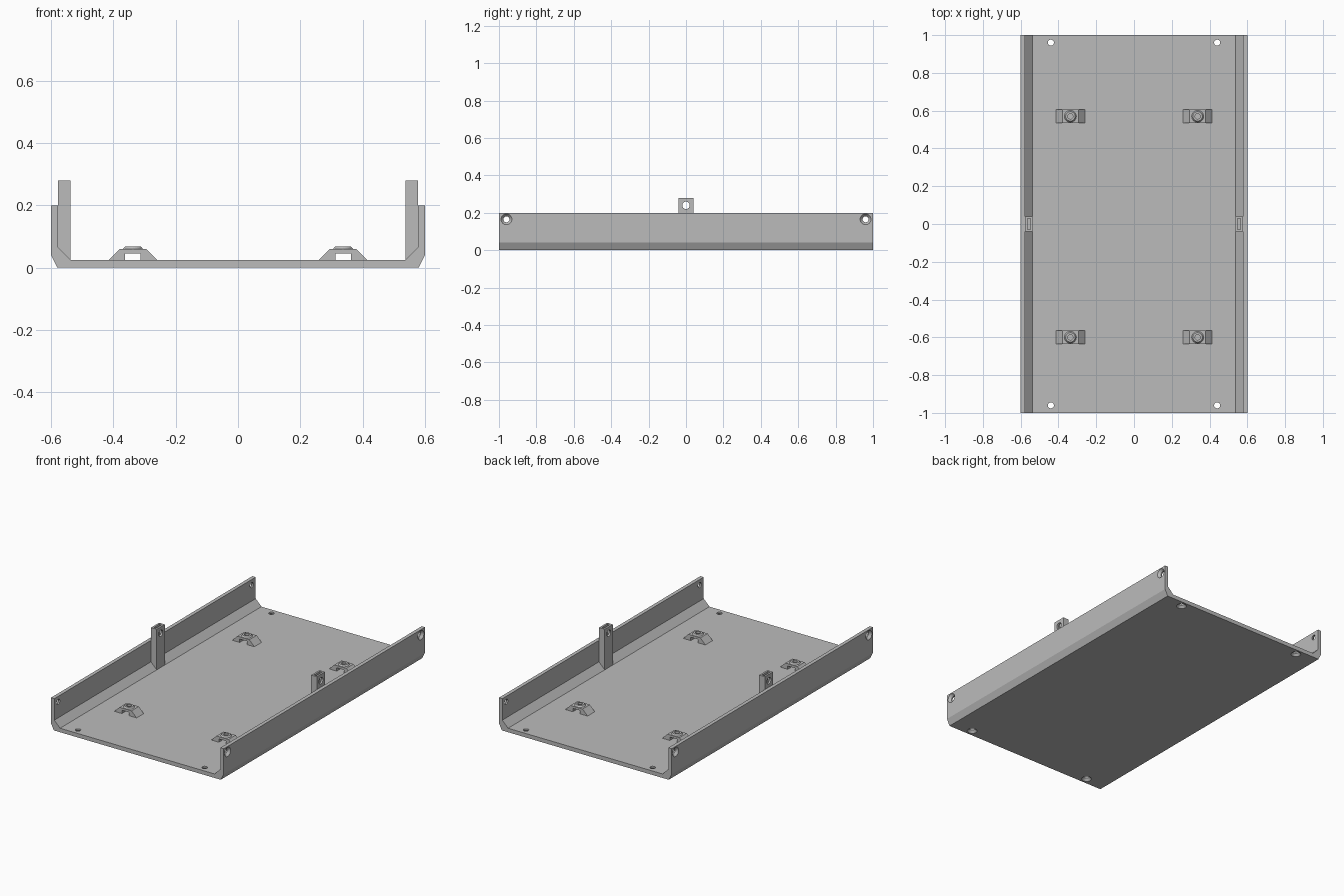
import bpy, bmesh, math
from mathutils import Matrix

if "Cube" in bpy.data.objects:
    bpy.data.objects.remove(bpy.data.objects["Cube"])

grey = bpy.data.materials.new("plain grey")
grey.diffuse_color = (0.50, 0.50, 0.50, 1)
grey.use_nodes = True
grey.node_tree.nodes["Principled BSDF"].inputs["Base Color"].default_value = grey.diffuse_color


def finish(bm, name):
    bmesh.ops.recalc_face_normals(bm, faces=bm.faces)
    me = bpy.data.meshes.new(name)
    bm.to_mesh(me)
    bm.free()
    ob = bpy.data.objects.new(name, me)
    bpy.context.collection.objects.link(ob)
    me.materials.append(grey)
    return ob


def extrude_y(name, profile, y0, y1):
    """Solid with an x-z profile running from y0 to y1."""
    bm = bmesh.new()
    face = bm.faces.new([bm.verts.new((x, y0, z)) for x, z in profile])
    out = bmesh.ops.extrude_face_region(bm, geom=[face])
    for v in out["geom"]:
        if isinstance(v, bmesh.types.BMVert):
            v.co.y = y1
    return finish(bm, name)


def cone(name, r1, r2, depth, loc, axis="Z", sign=1):
    """Cone frustum whose r2 end points along sign * axis."""
    rot = Matrix.Identity(4)
    if axis == "X":
        rot = Matrix.Rotation(sign * math.pi / 2, 4, "Y")
    bm = bmesh.new()
    bmesh.ops.create_cone(bm, cap_ends=True, segments=24, radius1=r1, radius2=r2,
                          depth=depth, matrix=Matrix.Translation(loc) @ rot)
    return finish(bm, name)


def box(name, size, loc):
    bm = bmesh.new()
    bmesh.ops.create_cube(bm, size=1, matrix=Matrix.Translation(loc) @ Matrix.Diagonal((*size, 1)))
    return finish(bm, name)


def boolean(ob, tool, op="DIFFERENCE"):
    mod = ob.modifiers.new("cut", "BOOLEAN")
    mod.object, mod.operation, mod.solver = tool, op, "EXACT"
    bpy.context.view_layer.objects.active = ob
    bpy.ops.object.modifier_apply(modifier=mod.name)
    bpy.data.objects.remove(tool)


# Folded tray: right half of the section, then mirrored
half = [(0.58, 0), (0.6, 0.04), (0.6, 0.2), (0.577, 0.2), (0.577, 0.065), (0.537, 0.025)]
section = half + [(-x, z) for x, z in reversed(half)]
tray = extrude_y("tray", section, -1, 1)

# Countersunk screw holes near the four corners of floor and walls
for sx in (-1, 1):
    for sy in (-1, 1):
        y = sy * 0.96
        boolean(tray, cone("cut", 0.016, 0.016, 0.2, (sx * 0.44, y, 0)))
        boolean(tray, cone("cut", 0.030, 0.016, 0.016, (sx * 0.44, y, 0.007)))
        boolean(tray, cone("cut", 0.016, 0.016, 0.2, (sx * 0.6, y, 0.165), "X"))
        boolean(tray, cone("cut", 0.016, 0.030, 0.016, (sx * 0.593, y, 0.165), "X", sx))

# Upright tabs with a cross hole and a nut slot open at the top
for sx, side in ((-1, "left"), (1, "right")):
    prof = [(sx * x, z) for x, z in
            ((0.537, 0.025), (0.577, 0.065), (0.577, 0.28), (0.537, 0.28))]
    tab = extrude_y(side + "_tab", prof, -0.04, 0.04)
    boolean(tab, cone("cut", 0.02, 0.02, 0.2, (sx * 0.557, 0, 0.24), "X"))
    boolean(tab, box("cut", (0.016, 0.056, 0.10), (sx * 0.557, 0, 0.26)))

# Trapezoid bridges with a square tunnel and a raised hollow boss
bridge = [(-0.077, 0.025), (-0.042, 0.06), (0.042, 0.06), (0.077, 0.025),
          (0.025, 0.025), (0.025, 0.046), (-0.025, 0.046), (-0.025, 0.025)]
for sx, side in ((-1, "left"), (1, "right")):
    for y, end in ((-0.60, "front"), (0.57, "back")):
        cx = sx * 0.337
        ob = extrude_y(f"{end}_{side}_bridge", [(cx + x, z) for x, z in bridge],
                       y - 0.036, y + 0.036)
        boolean(ob, cone("boss", 0.033, 0.025, 0.010, (cx, y, 0.0635)), "UNION")
        boolean(ob, cone("cut", 0.014, 0.014, 0.04, (cx, y, 0.06)))
